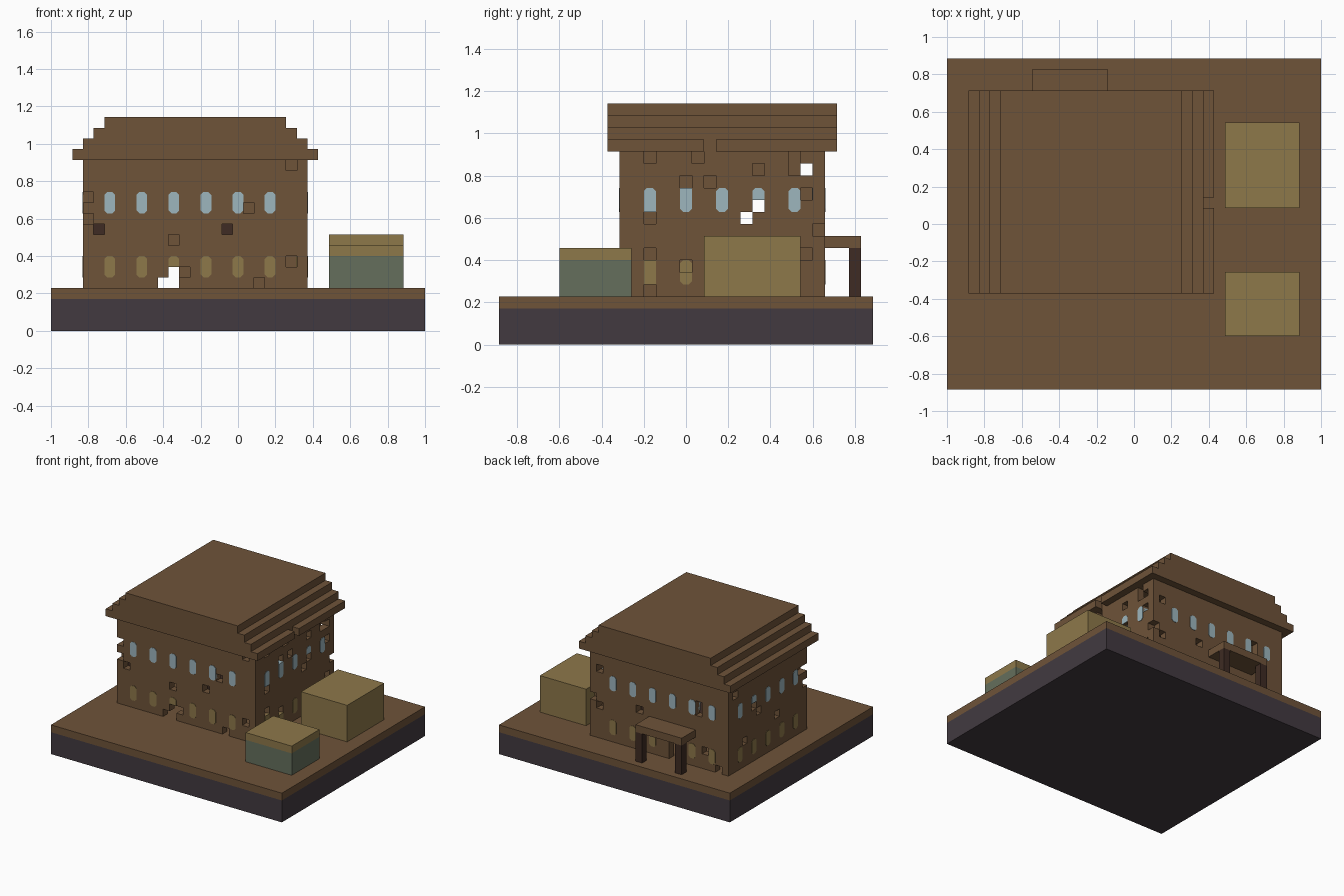
import bpy
import bmesh
from mathutils import Vector

if "Cube" in bpy.data.objects:
    bpy.data.objects.remove(bpy.data.objects["Cube"], do_unlink=True)

# Everything sits on a block grid, 35 x 31 x 20 blocks
U = 2 / 35
ORIGIN = Vector((-1, -31 * U / 2, 0))


def material(name, *rgb):
    lin = [((c / 255 + 0.055) / 1.055) ** 2.4 for c in rgb] + [1]
    m = bpy.data.materials.new(name)
    m.use_nodes = True
    m.diffuse_color = lin
    m.node_tree.nodes["Principled BSDF"].inputs["Base Color"].default_value = lin
    return m


BROWN = material("brown earth and brick", 110, 83, 57)
STONE = material("dark stone", 66, 58, 64)
GREEN = material("grey green", 101, 111, 92)
GOLD = material("straw gold", 141, 120, 74)
GLASS = material("pale blue glass", 157, 182, 190)
WOOD = material("dark wood", 62, 43, 35)


def finish(name, bm, mat):
    mesh = bpy.data.meshes.new(name)
    bm.to_mesh(mesh)
    bm.free()
    mesh.materials.append(mat)
    obj = bpy.data.objects.new(name, mesh)
    bpy.context.collection.objects.link(obj)
    return obj


def box(name, mat, x, y, z):
    """Box from block ranges on each axis."""
    bm = bmesh.new()
    bmesh.ops.create_cube(bm, size=1)
    for v in bm.verts:
        v.co = ORIGIN + U * Vector([r[0] if c < 0 else r[1] for c, r in zip(v.co, (x, y, z))])
    return finish(name, bm, mat)


def blocks(name, mat, cells):
    """Only the exposed faces of a set of blocks."""
    bm = bmesh.new()
    for cell in cells:
        for axis in range(3):
            for side in (0, 1):
                near = list(cell)
                near[axis] += 2 * side - 1
                if tuple(near) in cells:
                    continue
                quad = []
                for a, b in ((0, 0), (1, 0), (1, 1), (0, 1)):
                    p = Vector(cell)
                    p[axis] += side
                    p[(axis + 1) % 3] += a
                    p[(axis + 2) % 3] += b
                    quad.append(bm.verts.new(ORIGIN + U * p))
                bm.faces.new(quad if side else quad[::-1])
    bmesh.ops.remove_doubles(bm, verts=bm.verts, dist=0.001)
    return finish(name, bm, mat)


# Ground slab and yard boxes
box("base_slab", STONE, (0, 35), (0, 31), (0, 3))
box("ground", BROWN, (0, 35), (0, 31), (3, 4))
box("small_crate", GREEN, (26, 33), (5, 11), (4, 7))
box("small_crate_top", GOLD, (26, 33), (5, 11), (7, 8))
box("hay_stack", GOLD, (26, 33), (17, 25), (4, 9))

# Hollow walls with missing blocks
X0, X1, Y0, Y1 = 3, 23, 10, 26
walls = {(x, y, z) for x in range(X0, X1 + 1) for y in range(Y0, Y1 + 1)
         for z in range(4, 16) if x in (X0, X1) or y in (Y0, Y1)}

front_gaps = [(22, 15), (18, 11), (11, 8), (22, 6), (12, 5), (19, 4), (3, 12),
              (3, 10), (4, 9), (16, 9), (10, 4), (11, 4), (11, 5)]
back_gaps = [(22, 13), (22, 8), (16, 9), (7, 12), (7, 11), (6, 6), (4, 4)]
right_gaps = [(12, 15), (16, 15), (21, 14), (24, 15), (24, 14), (25, 14), (15, 13),
              (17, 13), (25, 12), (12, 10), (20, 10), (21, 11), (26, 9), (12, 7),
              (15, 6), (25, 7), (12, 4)]
left_gaps = [(25, 14), (20, 10), (21, 11), (11, 12), (23, 7), (16, 8)]
doorway = [(x, z) for x in (10, 11) for z in (4, 5, 6)]

walls -= {(x, Y0, z) for x, z in front_gaps}
walls -= {(x, Y1, z) for x, z in back_gaps + doorway}
walls -= {(X1, y, z) for y, z in right_gaps}
walls -= {(X0, y, z) for y, z in left_gaps}
blocks("walls", BROWN, walls)

# Upper floor inside
box("upper_floor", WOOD, (X0 + 1, X1), (Y0 + 1, Y1), (9, 10))


def window(name, mat, axis, wall, col, low):
    """Chamfered pane through one wall, cut short where blocks are missing."""
    def solid(z):
        return ((wall, col, z) if axis == 0 else (col, wall, z)) in walls
    rows = [z for z in (low, low + 1) if solid(z)]
    if not rows:
        return
    bot, top = rows[0], rows[-1] + 1
    cb = 0.27 if solid(bot - 1) else 0
    ct = 0.27 if solid(top) else 0
    outline = []
    for z, c, sign in ((bot, cb, 1), (top, ct, -1)):
        row = [(0, z + sign * c), (c, z), (1 - c, z), (1, z + sign * c)] if c else [(0, z), (1, z)]
        outline += row if sign > 0 else row[::-1]
    bm = bmesh.new()
    proud = 0.05
    rings = []
    for depth in (wall - proud, wall + 1 + proud):
        ring = []
        for s, z in outline:
            p = (depth, col + s, z) if axis == 0 else (col + s, depth, z)
            ring.append(bm.verts.new(ORIGIN + U * Vector(p)))
        bm.faces.new(ring)
        rings.append(ring)
    for i in range(len(outline)):
        j = (i + 1) % len(outline)
        bm.faces.new((rings[0][i], rings[0][j], rings[1][j], rings[1][i]))
    bmesh.ops.recalc_face_normals(bm, faces=bm.faces)
    finish(name, bm, mat)


# Two rows of windows on all four sides
for label, axis, wall, cols in (("front", 1, Y0, range(5, 21, 3)), ("back", 1, Y1, range(5, 21, 3)),
                                ("left", 0, X1, range(12, 25, 3)), ("right", 0, X0, range(12, 25, 3))):
    for col in cols:
        window(label + "_upper_window", GLASS, axis, wall, col, 11)
        window(label + "_lower_window", GOLD, axis, wall, col, 5)

# Stepped roof with one missing eave block
eave = {(x, y, 16) for x in range(2, 25) for y in range(9, 28)} - {(24, 17, 16)}
blocks("roof_eave", BROWN, eave)
for step in range(1, 4):
    box("roof_step", BROWN, (2 + step, 25 - step), (9, 28), (16 + step, 17 + step))

# Back porch
box("porch_roof", BROWN, (8, 15), (27, 30), (8, 9))
for x in (8, 14):
    box("porch_post", WOOD, (x, x + 1), (29, 30), (4, 8))
